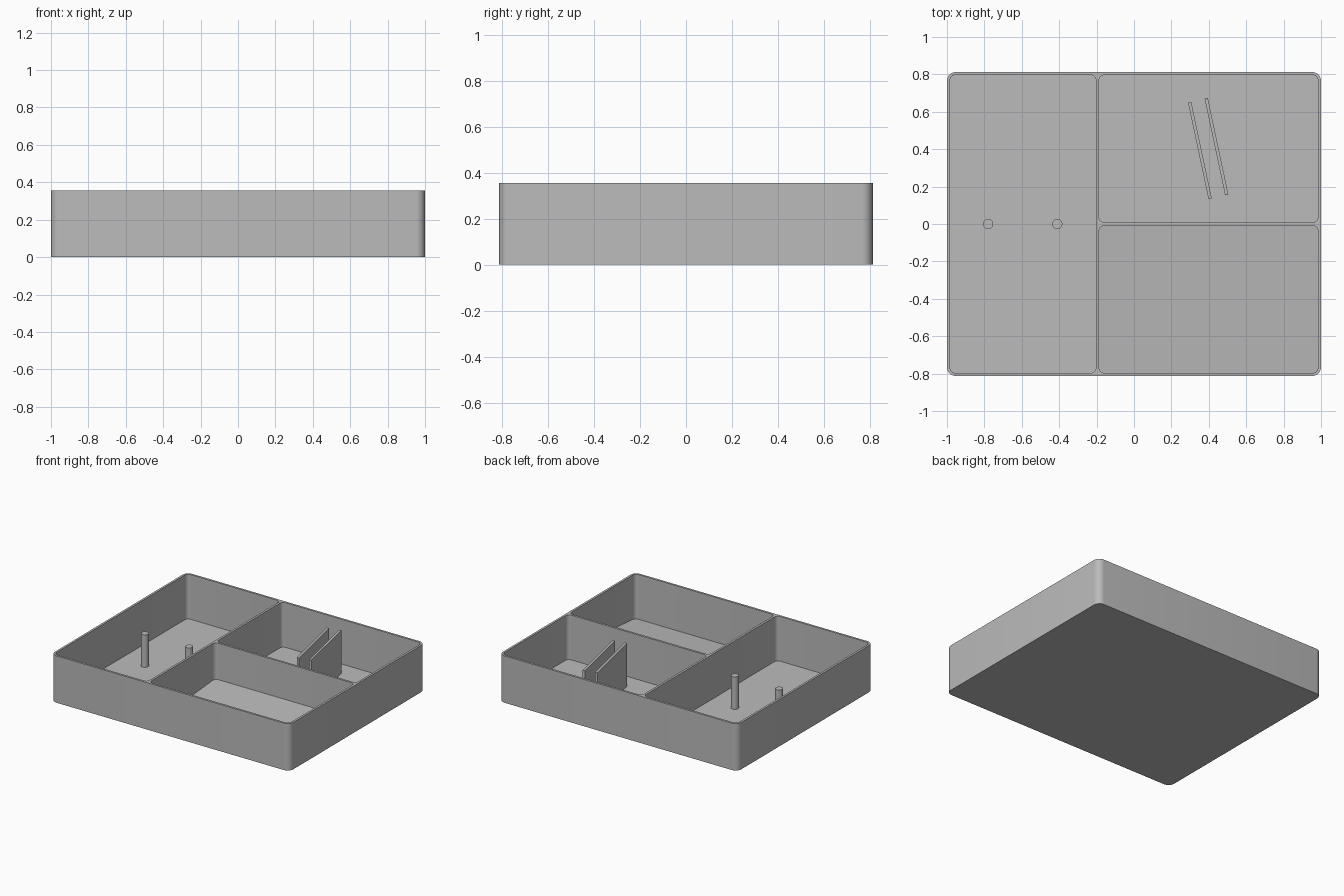
import bpy, bmesh, math

cube = bpy.data.objects.get("Cube")
if cube:
    bpy.data.objects.remove(cube, do_unlink=True)

HEIGHT, WALL = 0.355, 0.0163
HALF_X, HALF_Y = 1.0, 0.813
DIVIDER_X = -0.195          # centre of the long divider
RAMP_TOP = 0.08             # high end of the sloping floor

grey = bpy.data.materials.new("plain grey")
grey.use_nodes = True
grey.diffuse_color = (0.5, 0.5, 0.5, 1)
grey.node_tree.nodes["Principled BSDF"].inputs["Base Color"].default_value = (0.5, 0.5, 0.5, 1)


def finish(bm, name):
    bmesh.ops.recalc_face_normals(bm, faces=bm.faces)
    mesh = bpy.data.meshes.new(name)
    bm.to_mesh(mesh)
    bm.free()
    mesh.materials.append(grey)
    obj = bpy.data.objects.new(name, mesh)
    bpy.context.collection.objects.link(obj)
    return obj


def activate(obj):
    bpy.ops.object.select_all(action='DESELECT')
    obj.select_set(True)
    bpy.context.view_layer.objects.active = obj


def rounded_block(name, x0, x1, y0, y1, radius, bottom, top, steps=8):
    """Upright block with rounded corners; bottom is a height rule along y."""
    corners = [(x1, y1, -1, -1), (x0, y1, 1, -1), (x0, y0, 1, 1), (x1, y0, -1, 1)]
    outline = []
    for quarter, (x, y, sx, sy) in enumerate(corners):
        for i in range(steps + 1):
            a = math.pi / 2 * (quarter + i / steps)
            outline.append((x + radius * (sx + math.cos(a)), y + radius * (sy + math.sin(a))))
    bm = bmesh.new()
    low = [bm.verts.new((x, y, bottom(y))) for x, y in outline]
    high = [bm.verts.new((x, y, top)) for x, y in outline]
    bm.faces.new(low)
    bm.faces.new(high)
    for i in range(len(low)):
        j = (i + 1) % len(low)
        bm.faces.new((low[i], low[j], high[j], high[i]))
    return finish(bm, name)


def flat(y):
    return WALL


def ramp(y):
    return WALL + (RAMP_TOP - WALL) * (y + HALF_Y - WALL) / (HALF_Y - WALL)


# Tray body with three hollow compartments
tray = rounded_block("tray", -HALF_X, HALF_X, -HALF_Y, HALF_Y, 0.049, lambda y: 0, HEIGHT)
in_x, in_y, half = HALF_X - WALL, HALF_Y - WALL, WALL / 2
pockets = [
    (-in_x, DIVIDER_X - half, -in_y, in_y, flat),
    (DIVIDER_X + half, in_x, half, in_y, flat),
    (DIVIDER_X + half, in_x, -in_y, -half, ramp),
]
for x0, x1, y0, y1, floor in pockets:
    cutter = rounded_block("pocket_cutter", x0, x1, y0, y1, 0.03, floor, HEIGHT + 0.1)
    cutter.hide_render = True
    cut = tray.modifiers.new("pocket", 'BOOLEAN')
    cut.operation = 'DIFFERENCE'
    cut.solver = 'EXACT'
    cut.object = cutter
    activate(tray)
    bpy.ops.object.modifier_apply(modifier=cut.name)
    bpy.data.objects.remove(cutter, do_unlink=True)
activate(tray)
bpy.ops.object.shade_smooth_by_angle(angle=math.radians(30))

# Two round pegs in the long compartment
PEG_TOP = 0.262
for name, x in (("right_peg", -0.78), ("left_peg", -0.41)):
    bm = bmesh.new()
    bmesh.ops.create_cone(bm, cap_ends=True, segments=32, radius1=0.027, radius2=0.027,
                          depth=PEG_TOP - WALL / 2)
    peg = finish(bm, name)
    peg.location = (x, 0, (PEG_TOP + WALL / 2) / 2)
    activate(peg)
    bpy.ops.object.shade_smooth_by_angle(angle=math.radians(30))

# Pair of slanted upright plates in the back compartment
PLATE_TOP = 0.342
for name, x, y in (("right_plate", 0.352, 0.394), ("left_plate", 0.441, 0.414)):
    bm = bmesh.new()
    bmesh.ops.create_cube(bm, size=1)
    bmesh.ops.scale(bm, vec=(0.0175, 0.527, PLATE_TOP - WALL / 2), verts=bm.verts)
    plate = finish(bm, name)
    plate.location = (x, y, (PLATE_TOP + WALL / 2) / 2)
    plate.rotation_euler.z = math.radians(12)
